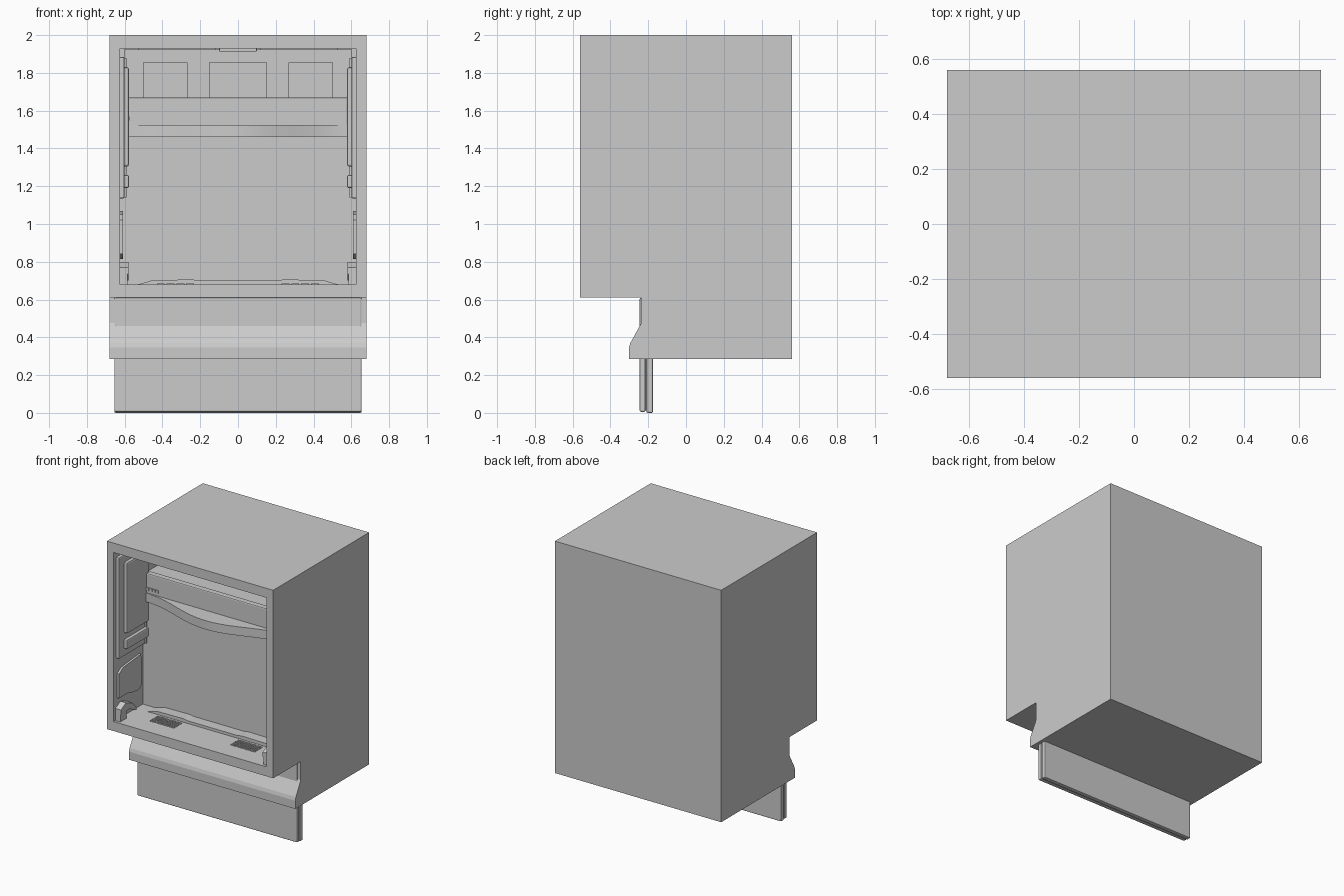
import bpy, bmesh, math

if "Cube" in bpy.data.objects:
    bpy.data.objects.remove(bpy.data.objects["Cube"], do_unlink=True)

grey = bpy.data.materials.new("light_grey")
grey.use_nodes = True
grey.diffuse_color = (0.6, 0.6, 0.6, 1)
grey.node_tree.nodes["Principled BSDF"].inputs["Base Color"].default_value = (0.6, 0.6, 0.6, 1)


def finish(name, bm, bevel=0.0):
    bmesh.ops.recalc_face_normals(bm, faces=bm.faces)
    if bevel:
        bmesh.ops.bevel(bm, geom=bm.edges[:], offset=bevel, segments=2,
                        profile=0.5, affect='EDGES')
    mesh = bpy.data.meshes.new(name)
    bm.to_mesh(mesh)
    bm.free()
    mesh.materials.append(grey)
    obj = bpy.data.objects.new(name, mesh)
    bpy.context.collection.objects.link(obj)
    return obj


def box(name, x, y, z, bevel=0.0):
    bm = bmesh.new()
    bmesh.ops.create_cube(bm, size=1)
    for v in bm.verts:
        for i, (lo, hi) in enumerate((x, y, z)):
            v.co[i] = lo + (v.co[i] + 0.5) * (hi - lo)
    return finish(name, bm, bevel)


def prism(name, points, offset):
    """Extrude a closed outline of 3D points along an offset."""
    bm = bmesh.new()
    face = bm.faces.new([bm.verts.new(p) for p in points])
    ext = bmesh.ops.extrude_face_region(bm, geom=[face])
    moved = [g for g in ext["geom"] if isinstance(g, bmesh.types.BMVert)]
    bmesh.ops.translate(bm, verts=moved, vec=offset)
    return finish(name, bm)


def smooth(obj):
    bpy.ops.object.select_all(action='DESELECT')
    obj.select_set(True)
    bpy.context.view_layer.objects.active = obj
    bpy.ops.object.shade_smooth_by_angle(angle=math.radians(25))


def cut(obj, cutter):
    mod = obj.modifiers.new("cut", 'BOOLEAN')
    mod.operation, mod.solver, mod.object = 'DIFFERENCE', 'EXACT', cutter
    bpy.context.view_layer.objects.active = obj
    bpy.ops.object.modifier_apply(modifier=mod.name)
    bpy.data.objects.remove(cutter, do_unlink=True)


# Cabinet: side profile with the stepped toe area, extruded across the width
profile = [(-0.56, 2), (-0.56, 0.61), (-0.238, 0.61), (-0.238, 0.475), (-0.245, 0.46),
           (-0.295, 0.37), (-0.302, 0.345), (-0.302, 0.285), (0.56, 0.285), (0.56, 2)]
cabinet = prism("cabinet", [(-0.68, y, z) for y, z in profile], (1.36, 0, 0))

# Cavity, the deeper space above the fascia, and three pockets in its back
cut(cabinet, box("cavity_cutter", (-0.625, 0.625), (-0.7, -0.22), (0.68, 1.93)))
cut(cabinet, box("upper_cutter", (-0.6, 0.6), (-0.3, -0.06), (1.66, 1.925)))
for x, w in ((-0.385, 0.115), (0, 0.15), (0.385, 0.115)):
    cut(cabinet, box("pocket_cutter", (x - w, x + w), (-0.1, -0.02), (1.665, 1.855)))

# Kick plate in two layers
box("kick_plate", (-0.655, 0.655), (-0.245, -0.215), (0.005, 0.61), 0.008)
box("kick_plate_core", (-0.645, 0.645), (-0.22, -0.205), (0.012, 0.5))
box("kick_plate_back", (-0.655, 0.655), (-0.21, -0.175), (0, 0.5), 0.008)

# Fascia across the back wall with a row of small buttons
box("fascia", (-0.58, 0.58), (-0.245, -0.2), (1.5, 1.67), 0.008)
for i in range(4):
    x = -0.575 + i * 0.026
    box("button", (x, x + 0.02), (-0.252, -0.24), (1.547, 1.568))

# Bowed rail below the fascia
arc = []
for i in range(33):
    t = -1 + i / 16
    arc.append((0.58 * t, -0.25 - 0.065 * (1 + math.cos(math.pi * t)), 1.46))
rail = prism("bowed_rail", arc + [(0.58, -0.21, 1.46), (-0.58, -0.21, 1.46)], (0, 0, 0.065))
smooth(rail)

# Raised floor hump at the back
hump = [(-0.53, 0.68), (-0.45, 0.703), (-0.24, 0.706), (-0.2, 0.7),
        (0.2, 0.7), (0.24, 0.706), (0.45, 0.703), (0.53, 0.68)]
prism("floor_hump", [(x, -0.3, z) for x, z in hump], (0, 0.09, 0))

# Ceiling strips and lamp
for s in (-1, 1):
    box("ceiling_strip", sorted((s * 0.12, s * 0.53)), (-0.5, -0.3), (1.922, 1.935))
box("ceiling_lamp", (-0.1, 0.1), (-0.48, -0.36), (1.912, 1.935), 0.005)

# Side wall fittings and floor vents, mirrored
for side, s in (("right", -1), ("left", 1)):
    def fitting(name, inner, y, z, bevel):
        box(side + "_" + name, sorted((s * inner, s * 0.635)), y, z, bevel)

    fitting("wall_panel", 0.602, (-0.53, -0.215), (1.135, 1.885), 0.008)
    fitting("raised_panel", 0.578, (-0.47, -0.215), (1.305, 1.83), 0.01)
    fitting("shelf_block", 0.578, (-0.47, -0.215), (1.19, 1.26), 0.008)
    fitting("rib", 0.59, (-0.23, -0.21), (1.14, 1.88), 0.003)
    panel = [(-0.52, 0.84), (-0.52, 1.02), (-0.47, 1.05), (-0.26, 1.07), (-0.25, 0.84),
             (-0.29, 0.815), (-0.36, 0.825), (-0.42, 0.84)]
    prism(side + "_lower_panel", [(s * 0.63, y, z) for y, z in panel], (-s * 0.02, 0, 0))
    arm = [(-0.54, 0.735), (-0.54, 0.77), (-0.48, 0.8), (-0.4, 0.77), (-0.36, 0.72),
           (-0.36, 0.7), (-0.44, 0.74)]
    prism(side + "_bracket", [(s * 0.63, y, z) for y, z in arm], (-s * 0.05, 0, 0))
    box(side + "_foot", sorted((s * 0.585, s * 0.63)), (-0.54, -0.47), (0.675, 0.735))
    for row in range(4):
        for col in range(4):
            x = s * 0.33 - 0.1 + col * 0.052
            y = -0.415 + row * 0.026
            box(side + "_vent_slat", (x, x + 0.042), (y, y + 0.013), (0.675, 0.686))
